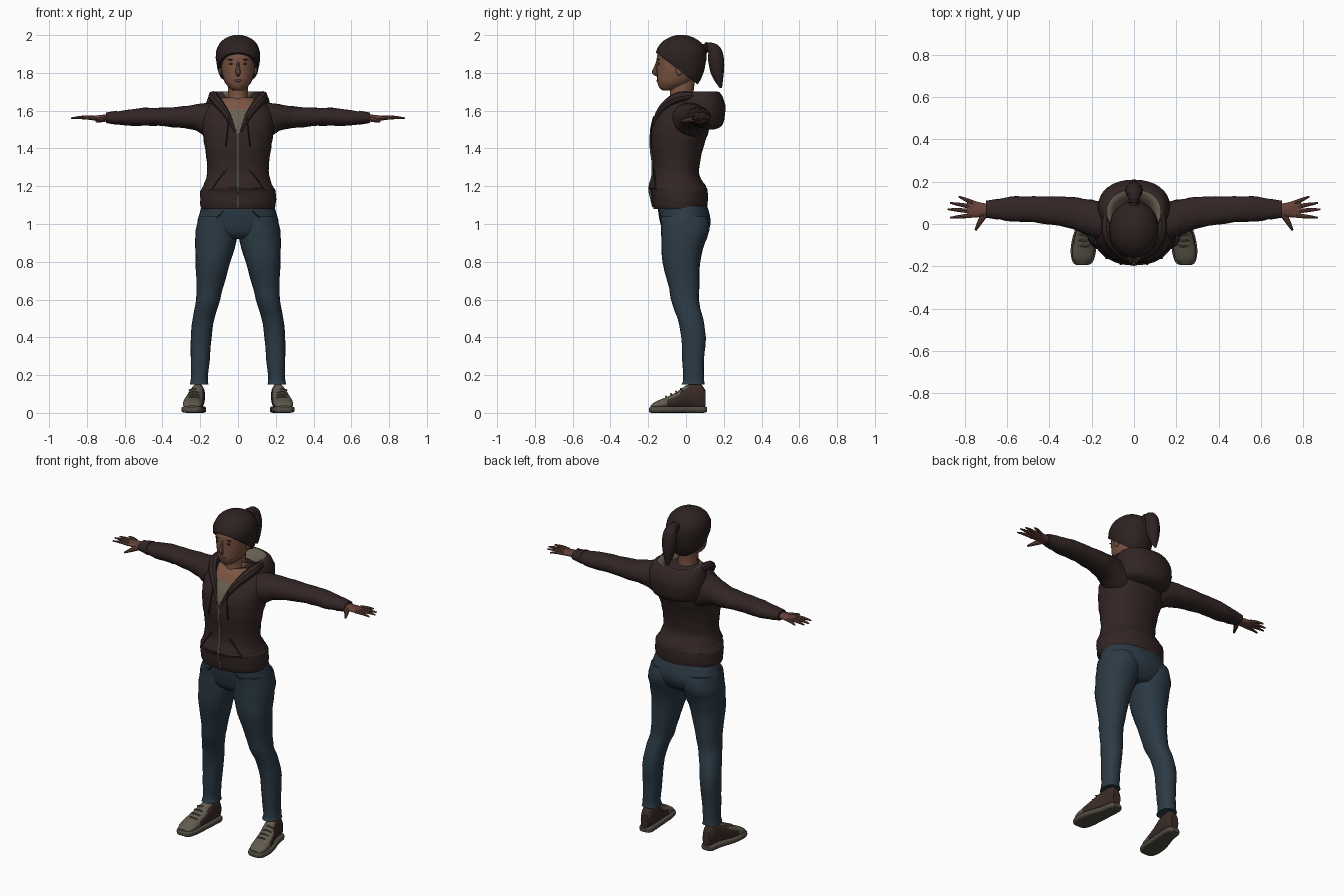
import bpy, bmesh, math, random
from mathutils import Vector

random.seed(4)
CM = 0.01  # all part sizes below are in hundredths of a unit

if "Cube" in bpy.data.objects:
    bpy.data.objects.remove(bpy.data.objects["Cube"], do_unlink=True)


def material(name, *rgb):
    m = bpy.data.materials.new(name)
    m.use_nodes = True
    m.diffuse_color = (*rgb, 1)
    m.node_tree.nodes["Principled BSDF"].inputs["Base Color"].default_value = (*rgb, 1)
    return m


hoodie = material("hoodie_brown", .032, .019, .018)
denim = material("denim_blue", .025, .043, .06)
skin = material("skin", .2, .09, .055)
hand_skin = material("hand_skin", .13, .055, .04)
hair = material("dark_hair", .026, .016, .015)
shirt = material("shirt_khaki", .14, .115, .085)
canvas = material("shoe_khaki", .12, .105, .075)
leather = material("shoe_brown", .042, .024, .02)
rubber = material("sole_grey", .08, .07, .052)
metal = material("zip_grey", .15, .135, .12)


def finish(name, bm, mats, mirror=False, paint=None, angle=40):
    """Turn a bmesh into a named, shaded object; paint picks a slot per face."""
    bmesh.ops.recalc_face_normals(bm, faces=bm.faces)
    bm.normal_update()
    if paint:
        for f in bm.faces:
            f.material_index = paint(f.calc_center_median() / CM, f.normal)
    me = bpy.data.meshes.new(name)
    bm.to_mesh(me)
    bm.free()
    ob = bpy.data.objects.new(name, me)
    bpy.context.collection.objects.link(ob)
    for m in mats:
        me.materials.append(m)
    bpy.ops.object.select_all(action='DESELECT')
    ob.select_set(True)
    bpy.context.view_layer.objects.active = ob
    bpy.ops.object.shade_smooth_by_angle(angle=math.radians(angle))
    if mirror:
        ob.modifiers.new("Mirror", 'MIRROR').use_mirror_merge = False
    return ob


def smooth_rows(rows, steps):
    """Catmull-Rom interpolation of rows of numbers."""
    out = []
    for i in range(len(rows) - 1):
        quad = [rows[max(0, min(len(rows) - 1, i + k))] for k in (-1, 0, 1, 2)]
        for s in range(steps):
            t = s / steps
            out.append([b + .5 * t * (c - a + t * (2*a - 5*b + 4*c - d + t * (3*(b - c) + d - a)))
                        for a, b, c, d in zip(*quad)])
    return out + [list(rows[-1])]


def skin_rings(bm, rings):
    """Bridge rings of points and cap both ends."""
    loops = [[bm.verts.new(p) for p in ring] for ring in rings]
    n = len(loops[0])
    for lo, hi in zip(loops, loops[1:]):
        for i in range(n):
            bm.faces.new((lo[i], lo[(i + 1) % n], hi[(i + 1) % n], hi[i]))
    bm.faces.new(loops[0])
    bm.faces.new(loops[-1])


def loft(name, rows, mats, axis='z', sides=24, power=2.2, wrinkle=0, steps=3,
         cuts=(), trim=None, **kw):
    """Rows are (station, low a, high a, low b, high b); four values are symmetric."""
    rows = [r if len(r) == 5 else (r[0], -r[1], *r[1:]) for r in rows]
    rings = []
    for i, (t, a0, a1, b0, b1) in enumerate(smooth_rows(rows, steps)):
        ring = []
        for k in range(sides):
            ang = math.tau * k / sides
            c, s = math.cos(ang), math.sin(ang)
            fold = 1 + wrinkle * math.sin(3 * ang + 1.9 * i) * random.uniform(.2, 1)
            a = (a0 + a1) / 2 + (a1 - a0) / 2 * fold * math.copysign(abs(c) ** (2 / power), c)
            b = (b0 + b1) / 2 + (b1 - b0) / 2 * fold * math.copysign(abs(s) ** (2 / power), s)
            ring.append(Vector({'z': (a, b, t), 'x': (t, a, b), 'y': (a, t, b)}[axis]) * CM)
        rings.append(ring)
    bm = bmesh.new()
    skin_rings(bm, rings)
    for co, no in cuts:
        bmesh.ops.bisect_plane(bm, geom=bm.verts[:] + bm.edges[:] + bm.faces[:],
                               plane_co=Vector(co) * CM, plane_no=no)
    if trim:
        bmesh.ops.bisect_plane(bm, geom=bm.verts[:] + bm.edges[:] + bm.faces[:],
                               plane_co=Vector(trim[0]) * CM, plane_no=trim[1], clear_outer=True)
        bmesh.ops.holes_fill(bm, edges=[e for e in bm.edges if e.is_boundary])
    return finish(name, bm, mats, **kw)


def tube(name, points, radii, mat, ref=(0, 0, 1), sides=8, steps=3, **kw):
    """Round tapered tube through the points."""
    rows = smooth_rows([(*p, r) for p, r in zip(points, radii)], steps)
    path = [Vector(r[:3]) for r in rows]
    rings = []
    for i, p in enumerate(path):
        tan = path[min(i + 1, len(path) - 1)] - path[max(i - 1, 0)]
        u = tan.cross(Vector(ref)).normalized()
        v = u.cross(tan).normalized()
        rings.append([(p + rows[i][3] * (u * math.cos(a) + v * math.sin(a))) * CM
                      for a in (math.tau * k / sides for k in range(sides))])
    bm = bmesh.new()
    skin_rings(bm, rings)
    return finish(name, bm, [mat], **kw)


def blob(name, loc, size, mat, **kw):
    bm = bmesh.new()
    bmesh.ops.create_uvsphere(bm, u_segments=14, v_segments=8, radius=1)
    bmesh.ops.scale(bm, vec=Vector(size) * CM, verts=bm.verts)
    bmesh.ops.translate(bm, vec=Vector(loc) * CM, verts=bm.verts)
    return finish(name, bm, [mat], **kw)


# Hoodie body, with the open neck cut as a V showing shirt and skin
def torso_paint(c, n):
    if c.y < -3 and abs(c.x) < (c.z - 147) * .55:
        return 2 if c.z > 160.5 else 1
    return 0


loft("hoodie_body", [
    (108, 19.3, -17, 10.5), (111, 20, -18, 11.5), (117, 20, -18.5, 11.5), (119, 19, -19.5, 11),
    (121, 18, -19, 10), (126, 16.5, -17.5, 7), (133, 16.5, -17.5, 7.5), (140, 17.5, -18.5, 9),
    (146, 18.5, -18.5, 11), (151, 19, -18, 12.5), (156, 19, -16, 13), (160, 18, -13.5, 12.5),
    (164, 14, -11, 11), (167, 8, -8, 8)], [hoodie, shirt, skin], sides=40, wrinkle=.012,
    cuts=[((0, 0, 147), (1, 0, -.55)), ((0, 0, 147), (1, 0, .55)), ((0, 0, 160.5), (0, 0, 1))],
    paint=torso_paint)

# Lowered hood: outer wall, rolled rim and lined inside
loft("hood", [
    (150, 8, 0, 15), (152, 14, -2, 19), (157, 16.5, -4, 20.5), (163, 17, -5, 20.8),
    (168, 15.5, -4, 19), (170, 13.5, -4, 17), (169, 10.5, -5, 13.5), (163, 8, -5, 9)],
    [hoodie, shirt], sides=32, wrinkle=.01,
    paint=lambda c, n: int(c.z > 162 and n.x * c.x + n.y * (c.y - 6) < -1))
tube("hood_edge", [(1.5, -17.8, 149), (6, -14.5, 158), (10.5, -9.5, 164), (13, -3, 167.5),
                   (13, 4, 168)], [1, 1.9, 2.6, 2.7, 2], hoodie, mirror=True)
tube("drawstring", [(5, -17, 157), (5.5, -18.6, 150), (6.5, -18.9, 141)], [.4, .4, .5], hoodie,
     ref=(1, 0, 0), sides=6, mirror=True)
tube("pocket_seam", [(6, -17, 129), (10, -16.5, 124), (13.5, -16.1, 119)], [.4] * 3, hoodie,
     ref=(1, 0, 0), sides=6, mirror=True)
tube("zipper", [(0, -17.2, 109), (0, -18.4, 114), (0, -19.3, 119), (0, -17.6, 126),
                (0, -17.6, 133), (0, -18.5, 140), (0, -18.4, 148)], [.7] * 7, metal,
     ref=(1, 0, 0), sides=6)

# Sleeves and cuffs
loft("sleeve", [
    (12, -8, 10, 144, 164), (18, -7, 11, 147, 164), (24, -4.5, 12, 150, 163),
    (32, -1.5, 13, 151, 162), (42, 0, 13, 152, 161.5), (50, 1, 13, 152, 161.5),
    (58, 1.2, 13, 152, 160.5), (65, 2.5, 11.5, 153, 159.5)],
    [hoodie], axis='x', wrinkle=.035, mirror=True)
loft("cuff", [(64, 2, 12, 152.5, 160), (67, 2.5, 11.5, 153, 159.5), (70, 3, 11, 153.5, 159)],
     [hoodie], axis='x', steps=2, mirror=True)

# Hands
loft("palm", [(68, 4.5, 9.5, 154, 158), (72, 3.5, 10, 154.5, 157.8), (76, 3, 11, 154.8, 157.3),
              (79, 3.4, 10.5, 155.2, 157)], [hand_skin], axis='x', sides=16, mirror=True)
for finger, x0, y0, x1, y1 in (("index", 77, 4, 87, 3), ("middle", 78, 6.2, 88.3, 7),
                               ("ring", 77.5, 8.3, 87, 10), ("little", 76, 10, 83, 13)):
    tube(finger + "_finger", [(x0, y0, 156.2), ((x0 + x1) / 2, (y0 + y1) / 2, 156.4), (x1, y1, 156)],
         [1.1, .9, .4], hand_skin, mirror=True)
tube("thumb", [(70.5, 5, 155.8), (73, .8, 155), (75, -3, 154.3)], [1.7, 1.2, .5], hand_skin,
     mirror=True)

# Jeans
loft("jeans_hips", [(92, 9, -9, 8), (95, 18, -12, 11), (100, 21.5, -13.5, 13),
                    (105, 20.5, -14.5, 12.5), (110, 19, -15, 11)], [denim], sides=32)
loft("jeans_leg", [
    (15, 15.5, 25.5, -2.5, 10), (18, 16, 25, -1.5, 9.5), (28, 15, 25, -2, 9.5),
    (40, 14, 25, -2.5, 10.5), (50, 12.5, 24, -4.5, 9), (58, 10, 22.5, -7.5, 7),
    (66, 8, 22, -9, 7), (80, 4, 22.5, -12.5, 7.5), (90, 1, 22.7, -13, 10),
    (97, .3, 22.3, -13.2, 12.5), (104, 2, 20.5, -13.5, 11.5)], [denim], wrinkle=.02, mirror=True)
tube("front_pocket_seam", [(8, -14.4, 107), (11, -13.4, 103.5), (17, -10, 102)], [.4] * 3, denim,
     sides=6, mirror=True)

# Shoes
loft("shoe_sole", [
    (-19.5, 22, 27, .5, 2.5), (-18, 19.5, 29, 0, 3.5), (-13, 18, 30, 0, 3.5), (-6, 17.5, 29, 0, 3.5),
    (3, 17, 26, 0, 3.5), (9, 17, 25, 0, 3.5), (11, 19, 23.5, .5, 3)],
    [rubber], axis='y', power=4, mirror=True)
loft("shoe_upper", [
    (-18.7, 22, 27, 2, 4), (-16, 19.5, 29, 2, 6), (-10, 18.5, 29, 2, 8.5), (-5, 18, 28, 2, 11),
    (0, 17.5, 26, 2, 14.5), (4, 17.5, 25, 2, 15.5), (8, 17.5, 24.5, 2, 15), (10.3, 18.5, 23.5, 2, 12)],
    [leather, canvas], axis='y', mirror=True,
    paint=lambda c, n: int(c.y < -10.5 or (n.z > .55 and c.y < 1)))
for i in range(4):
    y, z = -10 + 2.6 * i, 8.4 + 1.35 * i
    tube("shoe_lace", [(20.5, y, z - .5), (23.2, y - .6, z + .3), (26, y, z - .5)], [.45] * 3,
         canvas, sides=6, mirror=True)

# Neck, head and face
loft("neck", [(158, 7, -11, 6), (164, 5.8, -9, 4.5), (170, 5.3, -8.5, 4), (177, 5.5, -9, 5)],
     [skin], power=2)
loft("head", [
    (170.8, 2.5, -12.5, -7), (172, 4.5, -14, -2), (175, 7, -15.2, 3), (180, 8.6, -15.4, 7),
    (186, 9.4, -15.5, 8.5), (190, 9.8, -15, 9), (195, 7.5, -11, 5)], [skin], power=2)
tube("nose", [(0, -15, 186.5), (0, -16, 183), (0, -16.6, 180.3), (0, -14.8, 178.6)],
     [.6, .9, 1.4, .8], skin, ref=(1, 0, 0))
blob("eye", (3.4, -14.4, 184.8), (1.5, .5, .55), hair, mirror=True)
blob("eyebrow", (3.6, -14.5, 187), (2, .6, .35), hair, mirror=True)
blob("lips", (0, -15, 175.9), (2.2, .6, .7), hand_skin)
blob("ear", (9.4, -3.6, 181.5), (.9, 1.8, 2.9), skin, mirror=True)

# Hair swept back from a slanted hairline into a ponytail
loft("hair_cap", [
    (173.5, 6, -5, 6), (178, 9.5, -10, 8.5), (183, 11, -14, 10), (188, 11.7, -16, 10.8),
    (192, 11.4, -15.6, 10.5), (196, 9.5, -13, 8), (198.7, 6, -9, 4), (200, 2, -5, 0)],
    [hair], power=2.1, wrinkle=.012, trim=((0, -15, 190), (0, -.16, -.21)))
tube("ponytail", [(0, 8, 192.5), (0, 12, 193.5), (0, 15, 191.5), (0, 16, 186), (0, 16.8, 179),
                  (0, 18.5, 172)], [2.2, 2.6, 3.8, 4.2, 3.2, .6], hair, ref=(1, 0, 0), sides=12)
blob("hair_tie", (0, 10.8, 193.3), (3.2, 1, 3.2), leather)
